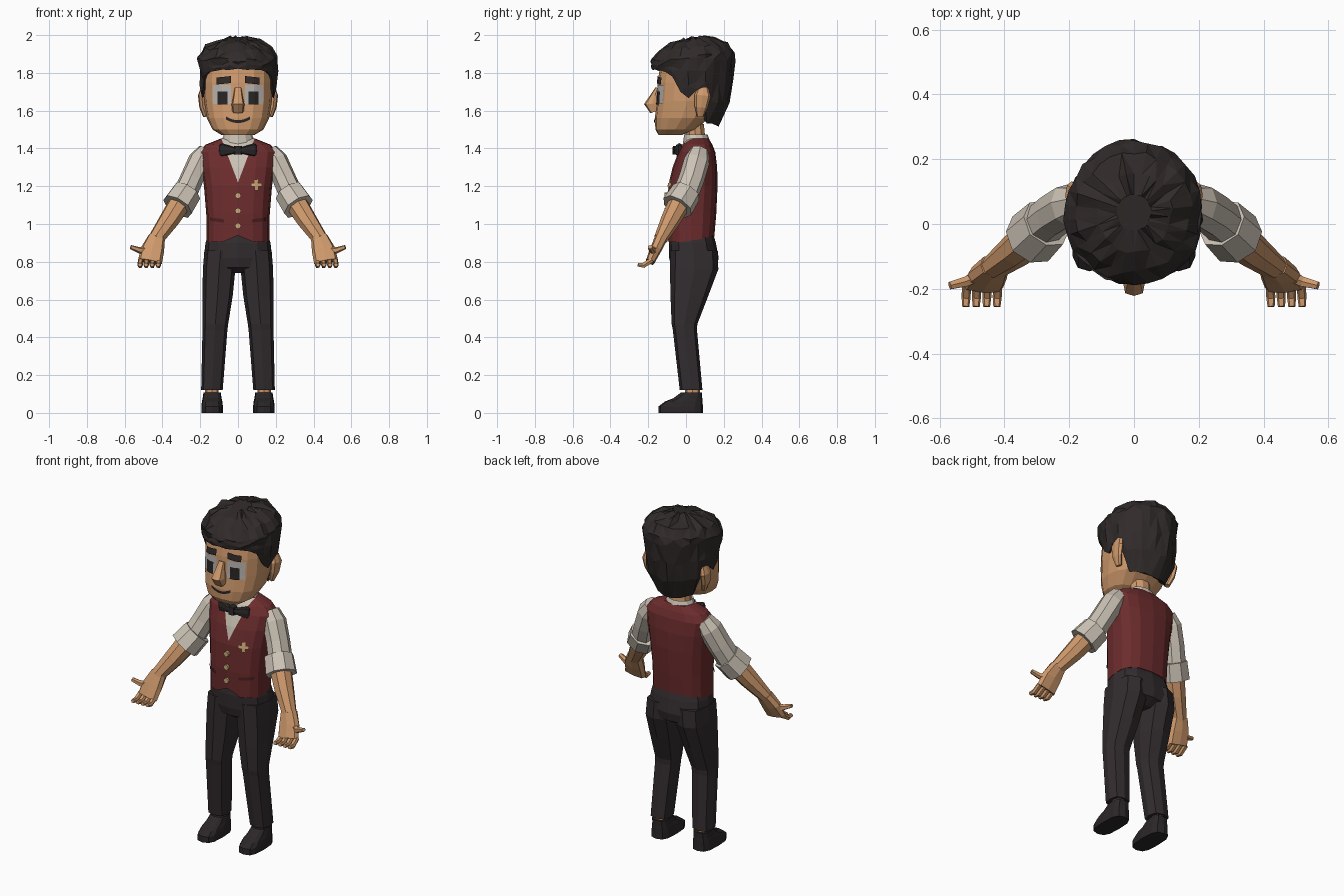
import bpy, bmesh, math, random
from mathutils import Vector
from mathutils.bvhtree import BVHTree

if "Cube" in bpy.data.objects:
    bpy.data.objects.remove(bpy.data.objects["Cube"])

random.seed(4)
COLOURS = {
    "skin": (0.62, 0.32, 0.15), "hair": (0.030, 0.023, 0.023),
    "vest": (0.150, 0.025, 0.026), "vest_trim": (0.075, 0.014, 0.015),
    "shirt": (0.60, 0.54, 0.46), "trousers": (0.032, 0.025, 0.027),
    "shoe": (0.024, 0.020, 0.021), "gold": (0.62, 0.40, 0.19),
    "eye_white": (0.46, 0.45, 0.44), "pupil": (0.022, 0.018, 0.018),
}
MAT = {}
for key, c in COLOURS.items():
    MAT[key] = bpy.data.materials.new(key)
    MAT[key].diffuse_color = (*c, 1)


def finish(name, bm, *mats, recalc=True):
    if recalc:
        bmesh.ops.recalc_face_normals(bm, faces=bm.faces[:])
    me = bpy.data.meshes.new(name)
    bm.to_mesh(me)
    bm.free()
    for m in mats:
        me.materials.append(MAT[m])
    ob = bpy.data.objects.new(name, me)
    bpy.context.collection.objects.link(ob)
    return ob


def ring(c, u, v, n, p):
    """Superellipse around c with half axes u and v."""
    pts = []
    for i in range(n):
        a = 2 * math.pi * i / n
        ca, sa = math.cos(a), math.sin(a)
        k = lambda t: math.copysign(abs(t) ** (2 / p), t) if abs(t) > 1e-6 else 0
        pts.append(Vector(c) + Vector(u) * k(ca) + Vector(v) * k(sa))
    return pts


def skin_rings(bm, rings):
    vs = [[bm.verts.new(p) for p in r] for r in rings]
    n = len(vs[0])
    for a, b in zip(vs, vs[1:]):
        for i in range(n):
            bm.faces.new((a[i], a[(i + 1) % n], b[(i + 1) % n], b[i]))
    bm.faces.new(vs[0][::-1])
    bm.faces.new(vs[-1])


def loft(rings, mirror=False):
    bm = bmesh.new()
    skin_rings(bm, rings)
    if mirror:
        skin_rings(bm, [[Vector((-p.x, p.y, p.z)) for p in r] for r in rings])
    return bm


def stack(rows, n=12, p=2.5):
    """Horizontal rings from rows of (z, cx, cy, rx, ry)."""
    return [ring((cx, cy, z), (rx, 0, 0), (0, ry, 0), n, p) for z, cx, cy, rx, ry in rows]


def tube(rows, n=8, p=2.2, hint=(1, 0, 0)):
    """Rings across a path; rows of (point, half width, half depth)."""
    pts = [Vector(r[0]) for r in rows]
    out = []
    for i, (_, a, b) in enumerate(rows):
        d = (pts[min(i + 1, len(pts) - 1)] - pts[max(i - 1, 0)])
        if d.length < 1e-6:
            d = pts[-1] - pts[0]
        d.normalize()
        u = Vector(hint) - d * d.dot(Vector(hint))
        u.normalize()
        out.append(ring(pts[i], u * a, d.cross(u) * b, n, p))
    return out


def decal(name, target, mat, x0, x1, z0, z1, tilt=0, bend=0, mirror=False, off=0.005):
    """Thin patch laid on the front of the target."""
    me = target.data
    tree = BVHTree.FromPolygons([v.co for v in me.vertices], [tuple(f.vertices) for f in me.polygons])
    bm = bmesh.new()
    nx, nz = 8, 4
    for s in ((1, -1) if mirror else (1,)):
        g = []
        for j in range(nz + 1):
            for i in range(nx + 1):
                w = 2 * i / nx - 1
                x = s * (x0 + (x1 - x0) * i / nx)
                z = z0 + (z1 - z0) * j / nz + tilt * w + bend * w * w
                hit, nor, _, _ = tree.ray_cast(Vector((x, -1, z)), Vector((0, 1, 0)))
                g.append(bm.verts.new(hit + nor * off))
        for j in range(nz):
            for i in range(nx):
                q = j * (nx + 1) + i
                f = [g[q], g[q + 1], g[q + nx + 2], g[q + nx + 1]]
                bm.faces.new(f if s > 0 else f[::-1])
    return finish(name, bm, mat, recalc=False)


# Head, nose, ears, neck
head = finish("head", loft(stack([
    (1.47, 0, -.085, .085, .06), (1.50, 0, -.056, .135, .106), (1.56, 0, -.022, .165, .143),
    (1.65, 0, .008, .18, .163), (1.75, 0, .02, .183, .17), (1.85, 0, .03, .178, .165),
    (1.92, 0, .035, .13, .12)], 16, 2.5)), "skin")
finish("nose", loft(tube([((0, -.15, 1.72), .018, .012), ((0, -.165, 1.68), .024, .022),
                          ((0, -.18, 1.635), .034, .042), ((0, -.165, 1.595), .03, .025)], 8, 3)), "skin")
finish("ears", loft(tube([((.17, .075, 1.57), .015, .018), ((.187, .08, 1.62), .018, .035),
                          ((.192, .088, 1.68), .02, .044), ((.182, .09, 1.72), .014, .028)], 8), True), "skin")
finish("neck", loft(stack([(1.40, 0, .055, .062, .055), (1.53, 0, .045, .06, .052)], 10, 2)), "skin")

# Face details
decal("eye_whites", head, "eye_white", .036, .13, 1.635, 1.735, mirror=True)
decal("pupils", head, "pupil", .055, .104, 1.632, 1.702, mirror=True, off=.008)
decal("eyebrows", head, "hair", .036, .11, 1.742, 1.778, tilt=-.004, mirror=True, off=.009)
decal("mouth", head, "pupil", -.062, .062, 1.535, 1.550, bend=.018)

# Hair: faceted cap whose lower edge depends on the angle from the front
EDGE = [(0, 1.82), (45, 1.81), (60, 1.78), (72, 1.70), (84, 1.665), (96, 1.71),
        (108, 1.70), (120, 1.535), (180, 1.515)]
WIDTH = [(1.5, .58), (1.53, .66), (1.6, .85), (1.7, .93), (1.86, 1.0), (2, 1)]


def lookup(table, t):
    for (a, va), (b, vb) in zip(table, table[1:]):
        if t <= b:
            return va + (vb - va) * (t - a) / (b - a)
    return table[-1][1]


N = 30
rows = []
for k in range(9):
    row = []
    for i in range(N):
        deg = 360 * i / N
        a = math.radians(deg)
        low = lookup(EDGE, min(deg, 360 - deg))
        if k < 4:      # crown
            z, f = [(1.985, .25), (1.968, .55), (1.935, .83), (1.89, .98)][k]
        elif k < 8:    # sides down to the edge
            z = 1.87 + (low - 1.87) * (k - 4) / 3
            f = lookup(WIDTH, z)
        else:          # tucked under, into the head
            z, f = low + .025, lookup(WIDTH, low) * .75
        j = .011 if k < 7 else .003
        f *= 1 + random.uniform(-.045, .04) * (k < 7)
        y = .035 - .222 * f * math.cos(a)
        z += .1 * (y - .03) * (k < 4) + random.uniform(-j, j)
        row.append(Vector((.212 * f * math.sin(a), y, z)))
    rows.append(row)
bm = loft(rows)
bmesh.ops.triangulate(bm, faces=[f for f in bm.faces if len(f.verts) == 4])
finish("hair", bm, "hair")

# Vest with a V neck cut into its front
bm = loft(stack([
    (.91, 0, .025, .168, .125), (1.05, 0, .028, .168, .132), (1.20, 0, .036, .180, .131),
    (1.30, 0, .047, .195, .118), (1.38, 0, .057, .206, .098), (1.42, 0, .06, .172, .08),
    (1.452, 0, .065, .092, .055)], 16, 2.6))
for v in bm.verts:
    if v.co.z < .92:
        v.co.z = .94 if abs(v.co.x) < .01 and v.co.y < 0 else .905 + .2 * max(v.co.y, 0)
SLOPE, TIP = .38, 1.22
for s in (1, -1):
    bmesh.ops.bisect_plane(bm, geom=bm.verts[:] + bm.edges[:] + bm.faces[:],
                           plane_co=(0, 0, TIP), plane_no=(s, 0, -SLOPE))
for f in bm.faces:
    c = f.calc_center_median()
    f.material_index = int(c.y < .05 and abs(c.x) < SLOPE * (c.z - TIP))
vest = finish("vest", bm, "vest", "shirt")
decal("pocket_welts", vest, "vest_trim", .075, .145, 1.012, 1.030, tilt=.004, mirror=True)
decal("medal_upright", vest, "gold", .086, .104, 1.178, 1.234, off=.008)
decal("medal_bar", vest, "gold", .067, .123, 1.197, 1.215, off=.009)
for i, z in enumerate((1.15, 1.07, .99)):
    finish("button_%d" % (i + 1), loft([ring((0, y, z), (.016, 0, 0), (0, 0, .016), 8, 2)
                                        for y in (-.09, -.115)]), "gold")

# Collar and bow tie
finish("collar", loft(stack([(1.42, 0, .055, .09, .072), (1.45, 0, .055, .084, .068),
                             (1.474, 0, .052, .074, .062), (1.46, 0, .052, .06, .05)], 12, 2)), "shirt")
finish("bow_tie", loft(tube([((.005, -.045, 1.39), .014, .016), ((.03, -.046, 1.39), .02, .018),
                             ((.085, -.035, 1.392), .036, .018), ((.097, -.03, 1.392), .026, .012)],
                            8, 3, (0, 0, 1)), True), "shoe")
finish("bow_knot", loft(stack([(1.368, 0, -.05, .02, .022), (1.412, 0, -.048, .02, .022)], 8, 3)), "shoe")

# Arms
finish("sleeves", loft(tube([((.165, .07, 1.385), .05, .05), ((.2, .058, 1.335), .064, .068),
                             ((.245, .03, 1.24), .062, .068), ((.285, -.005, 1.15), .064, .068)], 8), True), "shirt")
A, B = (.27, .002, 1.168), (.32, -.046, 1.092)
finish("cuffs", loft(tube([(A, .066, .066), (A, .08, .08), (B, .086, .086), (B, .066, .066),
                           ((.312, -.038, 1.104), .06, .06)], 8), True), "shirt")
finish("forearms", loft(tube([((.305, -.032, 1.115), .06, .06), ((.365, -.082, 1.02), .054, .052),
                              ((.435, -.135, .92), .042, .036)], 8), True), "skin")
finish("palms", loft(tube([((.43, -.13, .93), .045, .034), ((.452, -.16, .865), .062, .03),
                           ((.466, -.19, .80), .064, .024)], 8, 3), True), "skin")
for i, o in enumerate((-.048, -.016, .016, .048)):
    x = .468 + o
    finish("finger_%d" % (i + 1), loft(tube([((x, -.18, .81), .014, .015), ((x + .002, -.225, .781), .014, .015),
                                             ((x + .003, -.255, .785), .011, .011)], 6, 2.5), True), "skin")
finish("thumbs", loft(tube([((.47, -.155, .865), .022, .02), ((.52, -.178, .86), .017, .017),
                            ((.568, -.19, .878), .011, .013)], 6, 2.5, (0, 0, 1)), True), "skin")

# Trousers
finish("trouser_hips", loft(stack([
    (.96, 0, .03, .155, .11), (.90, 0, .034, .172, .124), (.82, 0, .042, .181, .131),
    (.77, 0, .043, .175, .12), (.74, 0, .043, .08, .07)], 12, 2.6)), "trousers")
finish("trouser_legs", loft(stack([
    (.86, .092, .042, .086, .126), (.76, .1, .043, .086, .128), (.62, .108, .018, .08, .1),
    (.47, .12, -.008, .068, .068), (.44, .122, -.006, .066, .064), (.12, .138, .027, .057, .06)],
    8, 2.8), True), "trousers")

# Ankles and shoes
finish("ankles", loft(stack([(.08, .138, .035, .036, .04), (.135, .138, .033, .036, .04)], 8, 2.2), True), "skin")
finish("shoes", loft(stack([
    (0, .137, -.028, .057, .118), (.035, .137, -.028, .057, .117), (.06, .137, -.012, .054, .1),
    (.078, .137, .01, .05, .076), (.108, .137, .03, .046, .056)], 12, 3), True), "shoe")

for m in bpy.data.materials:
    if m.users and not m.is_grease_pencil:
        m.use_nodes = True
        m.node_tree.nodes["Principled BSDF"].inputs["Base Color"].default_value = m.diffuse_color
